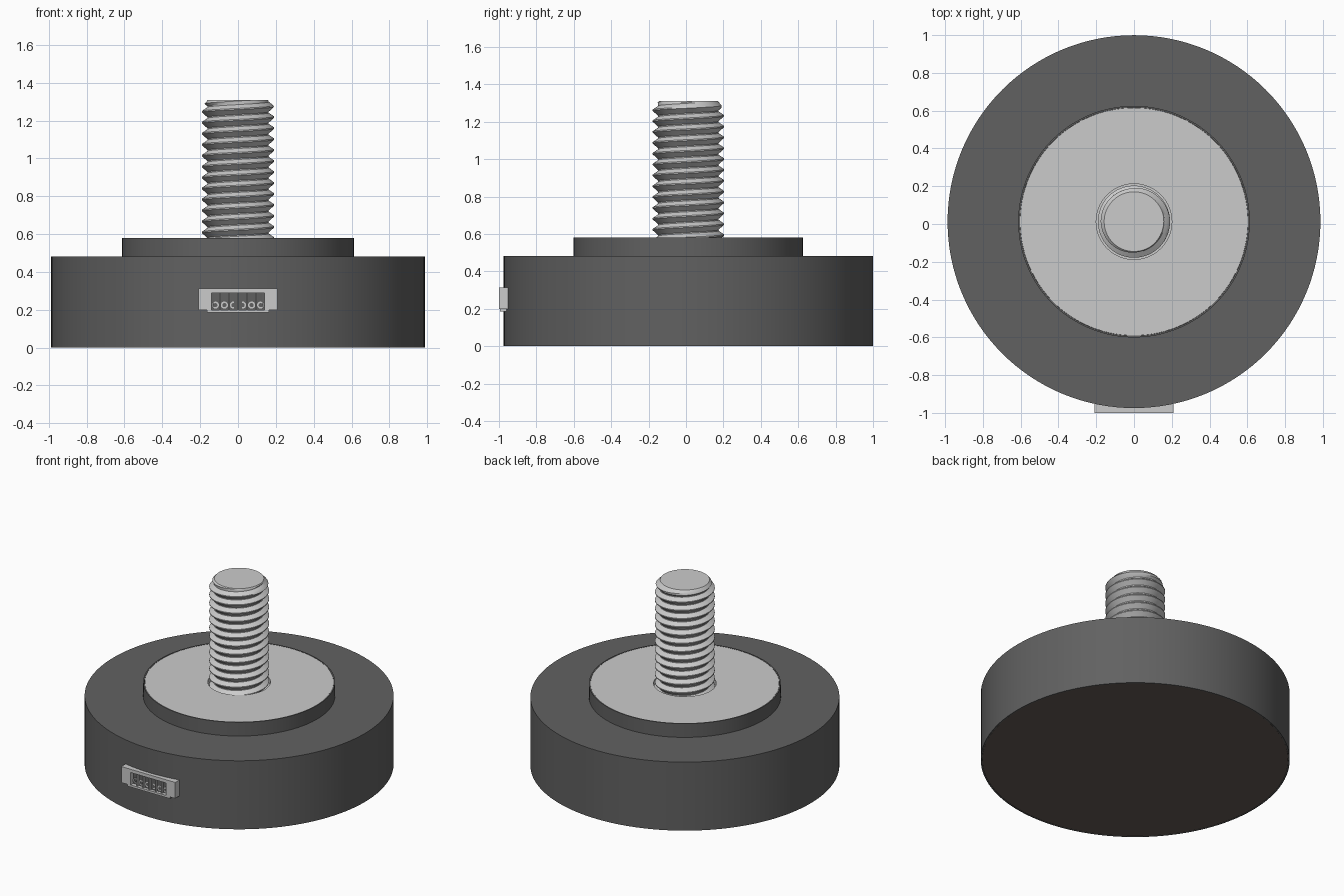
import bpy, bmesh
from math import pi, cos, sin, radians
from mathutils import Vector

if "Cube" in bpy.data.objects:
    bpy.data.objects.remove(bpy.data.objects["Cube"])

CY = 0.0125  # the round parts sit slightly behind the origin


def material(name, rgb):
    m = bpy.data.materials.new(name)
    m.diffuse_color = (*rgb, 1)
    m.use_nodes = True
    m.node_tree.nodes["Principled BSDF"].inputs["Base Color"].default_value = m.diffuse_color
    return m


DARK = material("dark_shell", (0.12, 0.12, 0.12))
BROWN = material("dark_base", (0.13, 0.105, 0.09))


def finish(bm, name, mat=None, smooth=True):
    bmesh.ops.remove_doubles(bm, verts=bm.verts, dist=1e-5)
    bmesh.ops.recalc_face_normals(bm, faces=bm.faces)
    me = bpy.data.meshes.new(name)
    bm.to_mesh(me)
    bm.free()
    ob = bpy.data.objects.new(name, me)
    bpy.context.collection.objects.link(ob)
    if mat:
        me.materials.append(mat)
    if smooth:
        bpy.ops.object.select_all(action='DESELECT')
        ob.select_set(True)
        bpy.context.view_layer.objects.active = ob
        bpy.ops.object.shade_smooth_by_angle(angle=radians(30))
    return ob


def lathe(name, profile, mat=None, closed=False, center=(0, CY, 0), axis=(0, 0, 1), steps=128):
    """Spin (radius, height) points about an axis."""
    bm = bmesh.new()
    q = Vector((0, 0, 1)).rotation_difference(Vector(axis))
    vs = [bm.verts.new(Vector(center) + q @ Vector((r, 0, h))) for r, h in profile]
    pairs = list(zip(vs, vs[1:])) + ([(vs[-1], vs[0])] if closed else [])
    es = [bm.edges.new(p) for p in pairs]
    bmesh.ops.spin(bm, geom=vs + es, cent=center, axis=axis, angle=2 * pi, steps=steps)
    return finish(bm, name, mat)


def boxes(name, spans, mat=None):
    """One object made of boxes given as (x0, x1, y0, y1, z0, z1)."""
    bm = bmesh.new()
    for x0, x1, y0, y1, z0, z1 in spans:
        for v in bmesh.ops.create_cube(bm, size=1)['verts']:
            v.co = ((x0 + x1) / 2 + v.co.x * (x1 - x0),
                    (y0 + y1) / 2 + v.co.y * (y1 - y0),
                    (z0 + z1) / 2 + v.co.z * (z1 - z0))
    return finish(bm, name, mat, smooth=False)


# Round housing with the base plate set in its underside
lathe("housing", [(0.978, 0.012), (0.978, 0), (0.987, 0), (0.987, 0.483), (0.6, 0.483)], DARK)
lathe("base_plate", [(0, 0.03), (0.977, 0.03), (0.977, 0.001), (0, 0.001)], BROWN)

# Raised hub: thin dark rim around a grey plate with a hole for the stud
lathe("hub_rim", [(0.604, 0.47), (0.613, 0.47), (0.613, 0.58), (0.604, 0.58)], DARK, closed=True)
lathe("hub_plate", [(0, 0.545), (0.2, 0.545), (0.2, 0.579), (0.603, 0.579), (0.603, 0.48)])


# Threaded stud: helical strip trimmed flat at both ends
def threaded_stud(z0, z1, pitch, root, crest, seg=64):
    bm = bmesh.new()
    phases = [(0, 0), (0.1, 0), (0.33, 0.5), (0.55, 1), (0.66, 1), (0.83, 0.5), (1, 0)]
    turns = int((z1 - z0) / pitch) + 4
    prev = None
    for i in range(turns * seg + 1):
        a = 2 * pi * i / seg
        row = []
        for f, t in phases:
            z = z0 - 2 * pitch + pitch * (i / seg + f)
            r = min(root + (crest - root) * t, max(0.14, 0.158 + (z1 - z) * 0.9))
            row.append(bm.verts.new((r * cos(a), CY + r * sin(a), z)))
        if prev:
            for j in range(len(phases) - 1):
                bm.faces.new((prev[j], row[j], row[j + 1], prev[j + 1]))
        prev = row
    bmesh.ops.remove_doubles(bm, verts=bm.verts, dist=1e-5)
    for z, n in ((z0, -1), (z1, 1)):
        cut = bmesh.ops.bisect_plane(bm, geom=bm.verts[:] + bm.edges[:] + bm.faces[:], dist=1e-6,
                                     plane_co=(0, 0, z), plane_no=(0, 0, n), clear_outer=True)
        rim = [e for e in cut['geom_cut'] if isinstance(e, bmesh.types.BMEdge) and e.is_boundary]
        bmesh.ops.holes_fill(bm, edges=rim, sides=0)
    return finish(bm, "threaded_stud")


threaded_stud(0.545, 1.31, 0.058, 0.162, 0.191)

# Socket on the front: frame around an opening, with a lower lip
F, B = -1.0, -0.945
boxes("socket_frame", [
    (-0.21, -0.14, F, B, 0.2, 0.313), (0.14, 0.21, F, B, 0.2, 0.313),
    (-0.14, 0.14, F, B, 0.29, 0.313), (-0.165, 0.165, F + 0.005, B, 0.185, 0.2)])
boxes("socket_back", [(-0.14, 0.14, -0.966, B, 0.2, 0.29)], DARK)

# Six contacts: thin ribs between the slots and a ring at the foot of each slot
xs = [(i - 2.5) * 0.048 for i in range(6)]
boxes("socket_ribs", [(x + 0.021, x + 0.027, -0.99, B, 0.2, 0.288) for x in xs[:-1]])
for i, x in enumerate(xs):
    lathe(f"contact_ring_{i + 1}", [(0.011, -0.02), (0.019, -0.02), (0.019, 0.006), (0.011, 0.006)],
          closed=True, center=(x, -0.968, 0.225), axis=(0, -1, 0), steps=20)
